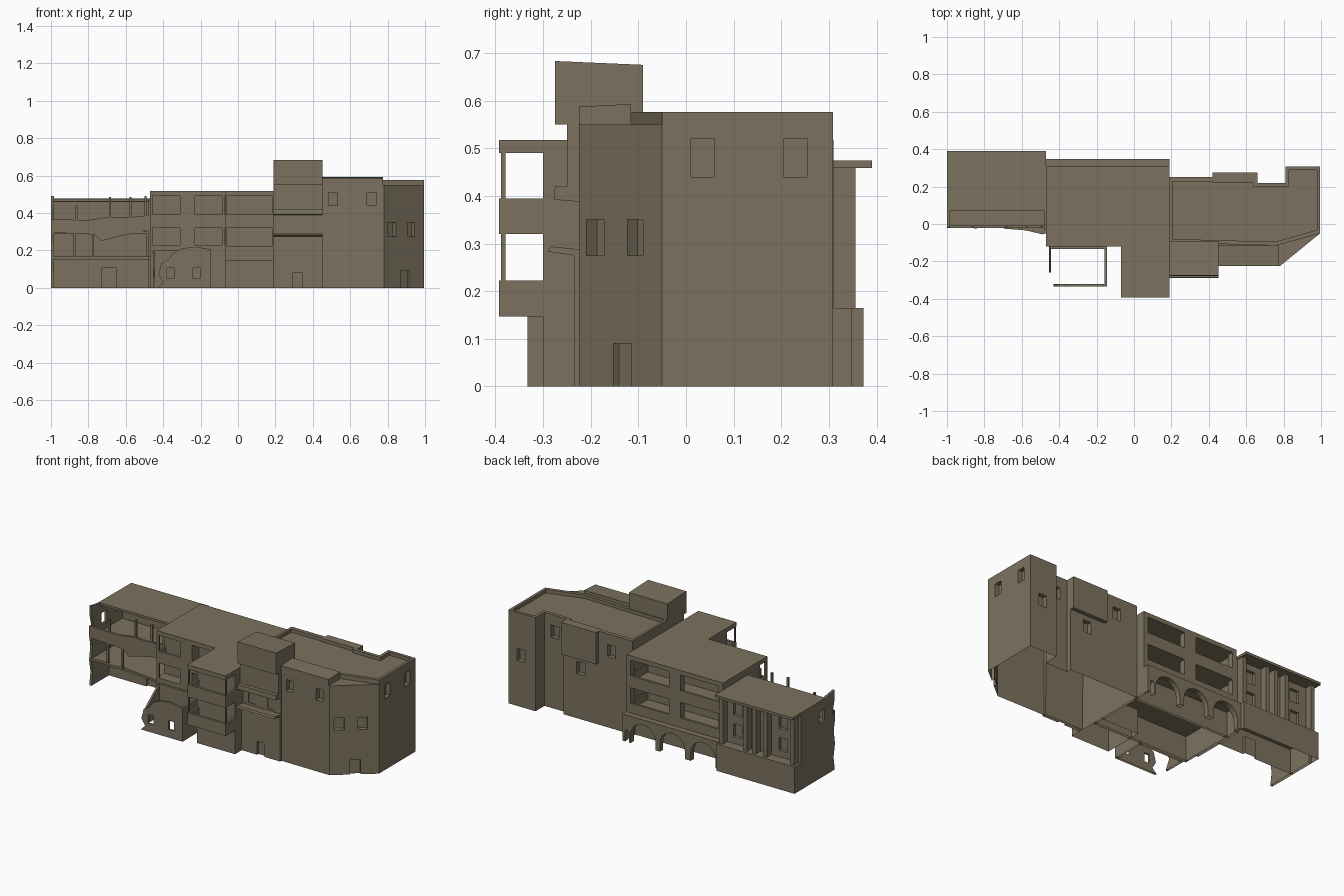
import bpy, bmesh, math
from mathutils import Vector

if "Cube" in bpy.data.objects:
    bpy.data.objects.remove(bpy.data.objects["Cube"])

stone = bpy.data.materials.new("brown_clay")
stone.diffuse_color = (0.2, 0.167, 0.112, 1)
stone.use_nodes = True
stone.node_tree.nodes["Principled BSDF"].inputs["Base Color"].default_value = stone.diffuse_color


def finish(name, bm):
    bmesh.ops.recalc_face_normals(bm, faces=bm.faces[:])
    me = bpy.data.meshes.new(name)
    bm.to_mesh(me)
    bm.free()
    me.materials.append(stone)
    ob = bpy.data.objects.new(name, me)
    bpy.context.collection.objects.link(ob)
    return ob


def prism(name, axis, pts, a, b):
    """Extrude a 2D outline along x (pts = y,z), y (pts = x,z) or z (pts = x,y)."""
    def at(p, t):
        return {"x": (t, p[0], p[1]), "y": (p[0], t, p[1]), "z": (p[0], p[1], t)}[axis]
    bm = bmesh.new()
    lo = [bm.verts.new(at(p, a)) for p in pts]
    hi = [bm.verts.new(at(p, b)) for p in pts]
    bm.faces.new(lo)
    bm.faces.new(hi)
    for i in range(len(pts)):
        j = (i + 1) % len(pts)
        bm.faces.new((lo[i], lo[j], hi[j], hi[i]))
    return finish(name, bm)


def box(name, x0, x1, y0, y1, z0, z1):
    return prism(name, "z", [(x0, y0), (x1, y0), (x1, y1), (x0, y1)], z0, z1)


def cut(ob, cutters):
    for c in cutters:
        c.hide_render = True
        m = ob.modifiers.new("opening", "BOOLEAN")
        m.operation = "DIFFERENCE"
        m.solver = "EXACT"
        m.object = c
        bpy.context.view_layer.objects.active = ob
        bpy.ops.object.modifier_apply(modifier=m.name)
        bpy.data.objects.remove(c)


def hole(*b):
    return box("cutter", *b)


def balcony(name, x0, x1, yin, yout, z0, z1, t=0.014):
    """Floor slab with a solid parapet on the outer side and both ends."""
    ya, yb = sorted((yin, yout))
    box(name + "_floor", x0, x1, ya, yb, z0, z0 + 0.02)
    s = 1 if yin > yout else -1
    box(name + "_parapet", x0, x1, *sorted((yout, yout + s * t)), z0, z1)
    for k, x in enumerate((x0, x1 - t)):
        box(f"{name}_end_{k}", x, x + t, ya, yb, z0, z1)


# --- right building: hollow, footprint with cut-off front corner
foot = [(.19, -.22), (.78, -.225), (.995, -.05), (.995, .308), (.81, .308), (.81, .22),
        (.66, .22), (.66, .25), (.19, .25)]
right = prism("right_building", "z", foot, 0, .55)
d = .028
cutters = [hole(x, x + .047, -.3, -.22 + d, .44, .51) for x in (.485, .69)]       # front windows
cutters += [hole(.995 - d, 1.1, y, y + .05, .44, .52) for y in (.01, .205)]      # side windows
cutters += [hole(.88, .935, .308 - d, .4, .28, .355), hole(.71, .765, .22 - d, .3, .435, .51),
            hole(.305, .36, .25 - d, .3, .435, .51), hole(.515, .57, .25 - d, .3, .275, .35)]
p0, p1 = Vector((.78, -.225)), Vector((.995, -.05))
u = (p1 - p0).normalized()
n = Vector((u.y, -u.x))
for xa, xb, z0, z1, dd in ((.8, .845, .275, .35, d), (.905, .945, .275, .35, d), (.87, .915, -.01, .09, .015)):
    a, b = [p0 + u * ((x - .78) / u.x) for x in (xa, xb)]
    cutters.append(prism("cutter", "z", [a - n * dd, b - n * dd, b + n * .05, a + n * .05], z0, z1))
cut(right, cutters)

# roof parapet ring
ring = prism("right_roof_parapet", "z", [(.19, -.1), (.76, -.115), (.995, -.05), (.995, .308), (.81, .308),
             (.81, .22), (.66, .22), (.66, .25), (.19, .25)], .55, .576)
cut(ring, [prism("cutter", "z", [(.205, -.08), (.755, -.095), (.978, -.032), (.978, .29), (.83, .29),
           (.83, .2), (.64, .2), (.64, .225), (.205, .225)], .555, .7)])
prism("right_front_raised_box", "x", [(-.225, .54), (-.115, .54), (-.115, .593), (-.225, .587)], .45, .775)
box("back_overhang", .42, .66, .22, .275, .38, .576)

# --- stair tower with canopy and recessed window storey
tower = prism("stair_tower", "x", [(-.21, 0), (-.235, 0), (-.235, .275), (-.29, .283), (-.285, .294),
              (-.225, .288), (-.225, .388), (-.277, .392), (-.275, .42), (-.25, .42), (-.25, .55),
              (-.275, .55), (-.275, .683), (-.09, .675), (-.09, .54), (-.205, .54)], .19, .452)
cut(tower, [hole(.295, .345, -.3, -.222, -.01, .083), hole(.23, .28, -.26, -.211, .3, .37),
            hole(.36, .41, -.26, -.211, .3, .37)])

# --- middle block: hollow base, dividing wall, roof, loggias front and back
X0, X1 = -.47, .19
box("middle_base_front", X0, X1, -.12, -.105, 0, .228)
box("middle_base_ceiling", X0, X1, -.12, .34, .15, .165)
box("arcade_inner_wall", X0, X1, .225, .24, 0, .155)
for k, x in enumerate((X0, X1 - .012)):
    box(f"middle_base_side_{k}", x, x + .012, -.12, .335, 0, .155)
    box(f"middle_upper_side_{k}", x, x + .012, -.05, .28, .15, .5)
box("middle_dividing_wall", X0, X1, -.05, .12, .15, .5)
box("middle_roof", X0, X1, -.12, .31, .49, .517)
box("middle_front_sill", X0, -.07, -.12, -.05, .2, .228)
balcony("middle_front_balcony", X0, -.07, -.05, -.12, .32, .393)
balcony("middle_back_balcony", X0, X1, .12, .31, .32, .393)
balcony("middle_back_lower", X0, X1, .12, .31, .15, .225)
box("middle_front_pier", -.31, -.23, -.12, -.05, .22, .5)
box("middle_back_pier", -.18, -.1, .27, .31, .15, .5)
for k, x in enumerate((X0, -.085)):
    box(f"middle_front_post_{k}", x, x + .014, -.12, -.106, .2, .5)
for k, x in enumerate((X0, X1 - .03)):
    box(f"middle_back_post_{k}", x, x + .03, .27, .31, .15, .5)

# arcade under the back terrace
outline = [(X0, 0)]
for cx, r, spring in ((-.36, .085, .05), (-.15, .085, .05), (.05, .085, .05), (.16, .014, .06)):
    outline.append((cx - r, 0))
    outline += [(cx - r * math.cos(i * math.pi / 10), spring + r * math.sin(i * math.pi / 10)) for i in range(11)]
    outline.append((cx + r, 0))
outline += [(X1, 0), (X1, .165), (X0, .165)]
prism("back_arcade", "y", outline, .315, .347)

# --- projecting balcony tower
box("balcony_tower_body", -.07, .19, -.30, -.05, 0, .5)
box("balcony_tower_roof", -.07, .19, -.392, -.1, .49, .517)
for z in (.147, .32):
    balcony(f"tower_balcony_{int(z * 100)}", -.07, .19, -.29, -.392, z, z + .075)
for k, x in enumerate((-.07, .182)):
    box(f"tower_post_{k}", x, x + .008, -.388, -.379, .15, .5)

# --- ruined hut in front
hut = prism("hut_front_wall", "y", [(-.43, 0), (-.40, .03), (-.425, .07), (-.41, .13), (-.37, .155), (-.35, .185),
            (-.3, .21), (-.23, .22), (-.145, .205), (-.145, 0)], -.333, -.321)
cut(hut, [hole(-.38, -.343, -.4, -.2, .05, .105), hole(-.24, -.203, -.4, -.2, .05, .105)])
box("hut_right_wall", -.157, -.145, -.333, -.12, 0, .205)
box("hut_back_wall", -.45, -.145, -.133, -.118, 0, .2)
prism("hut_left_wall", "x", [(-.12, 0), (-.26, 0), (-.23, .06), (-.25, .1), (-.19, .15), (-.12, .2)], -.455, -.443)

# --- left ruined wing: open front, floors, back wall, roof
side = prism("wing_left_wall", "x", [(.31, 0), (-.02, 0), (-.008, .08), (-.022, .16), (-.01, .24), (-.02, .3),
             (.0, .36), (-.015, .42), (-.02, .49), (.07, .475), (.31, .465)], -1, -.985)
cut(side, [hole(-1.1, -.9, .08, .13, .34, .41)])
back = box("wing_back_wall", -1, X0, .28, .31, .155, .465)
cut(back, [hole(x, x + .06, .29, .4, z, z + .08) for x in (-.6, -.91) for z in (.205, .34)])
podium = box("wing_ground_storey", -1, X0, .15, .372, 0, .165)
cut(podium, [hole(-.73, -.65, .1, .165, -.01, .105)])
prism("wing_roof", "x", [(.07, .462), (.39, .458), (.39, .474), (.07, .476)], -1, X0)
ragged = [(-1, -.02), (-.92, -.01), (-.85, -.024), (-.76, -.012), (-.68, -.026), (-.58, -.034), (-.49, -.055),
          (X0, -.05), (X0, .3), (-1, .3)]
prism("wing_first_floor", "z", ragged, .152, .167)
prism("wing_second_floor", "z", [(x, max(y, -.015)) for x, y in ragged], .29, .302)
prism("wing_broken_spandrel", "y", [(-1, .295), (-.88, .29), (-.77, .285), (-.73, .25), (-.64, .275), (-.56, .29),
      (X0, .31), (X0, .388), (-.6, .375), (-.7, .378), (-.8, .362), (-1, .366)], -.022, -.008)
for k, (x, z0, z1) in enumerate(((-.88, .16, .3), (-.78, .16, .29), (-.87, .36, .44), (-.69, .37, .485),
                                 (-.58, .37, .485), (-.5, .38, .49), (-.49, .16, .32))):
    box(f"wing_front_post_{k}", x, x + .011, -.021, -.01, z0, z1)
for k, x in enumerate((-.5, -.665, -.725, -.8, -.985)):
    box(f"wing_back_column_{k}", x, x + .024, .3, .356, .16, .462)
box("wing_party_wall", X0 - .012, X0 + .01, -.03, .31, 0, .47)

# --- the buildings are open underneath: remove every face lying on the ground
for ob in bpy.data.objects:
    bm = bmesh.new()
    bm.from_mesh(ob.data)
    ground = [f for f in bm.faces if all(v.co.z < .001 for v in f.verts)]
    bmesh.ops.delete(bm, geom=ground, context="FACES")
    bm.to_mesh(ob.data)
    bm.free()
